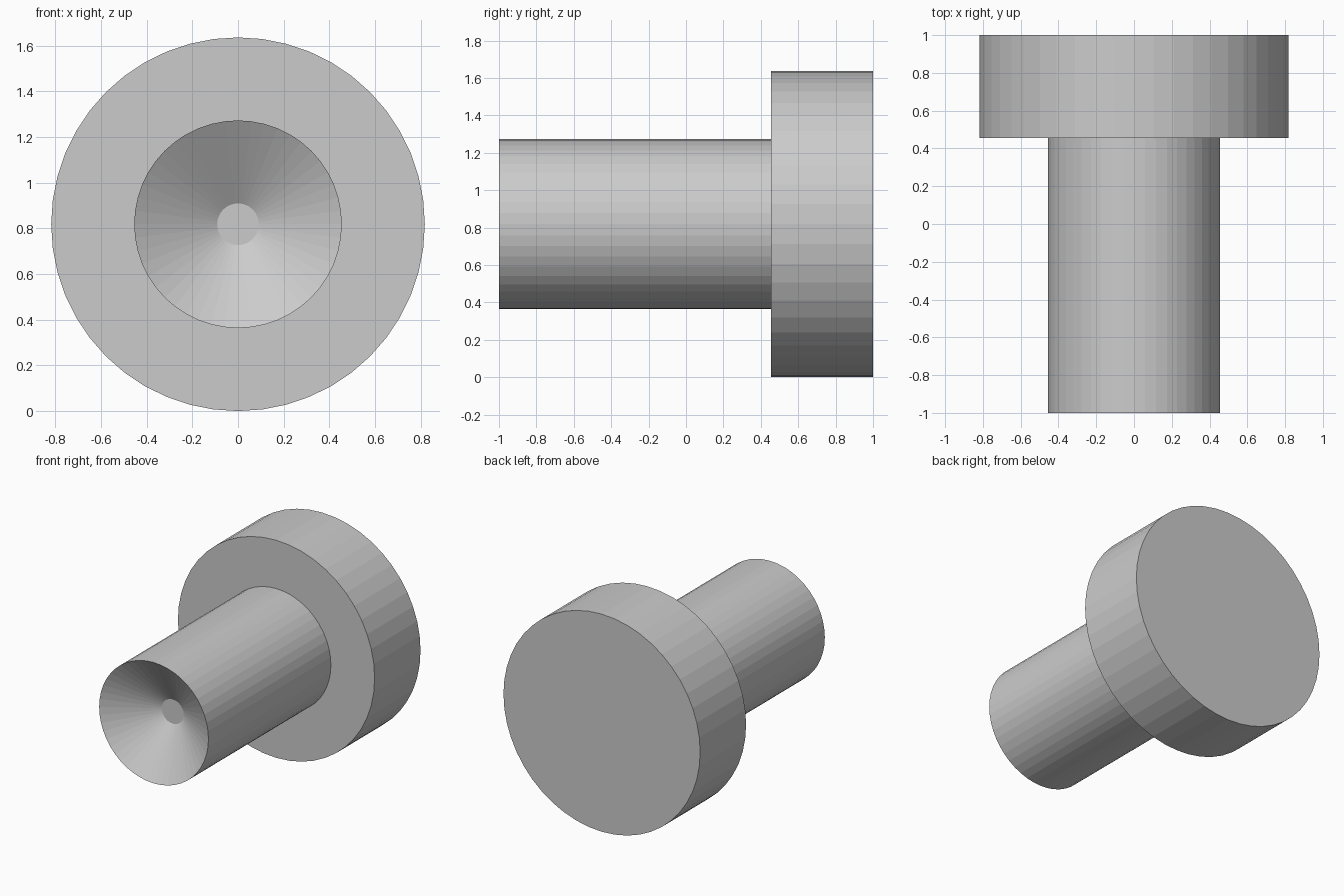
import bpy, bmesh, math

if "Cube" in bpy.data.objects:
    bpy.data.objects.remove(bpy.data.objects["Cube"])

SIDES = 48
CENTRE_Z = 0.818


def lathe(name, profile):
    """Turn a (radius, y) profile around a y-aligned axis at CENTRE_Z."""
    bm = bmesh.new()
    rings = []
    for r, y in profile:
        rings.append([bm.verts.new((r * math.cos(a), y, CENTRE_Z + r * math.sin(a)))
                      for a in (2 * math.pi * i / SIDES for i in range(SIDES))])
    for a, b in zip(rings, rings[1:]):
        for i in range(SIDES):
            j = (i + 1) % SIDES
            bm.faces.new((a[i], a[j], b[j], b[i]))
    # End caps
    bm.faces.new(rings[0])
    bm.faces.new(rings[-1])
    bmesh.ops.recalc_face_normals(bm, faces=bm.faces)
    mesh = bpy.data.meshes.new(name)
    bm.to_mesh(mesh)
    bm.free()
    obj = bpy.data.objects.new(name, mesh)
    bpy.context.collection.objects.link(obj)
    return obj


# One turned part: conical recess, shank, shoulder and head
lathe("headed_pin", [
    (0.091, -0.775),   # flat bottom of the recess
    (0.4545, -1.0),    # sharp rim of the shank
    (0.4545, 0.4545),  # shank meets head
    (0.818, 0.4545),   # shoulder
    (0.818, 1.0),      # back of head
])
